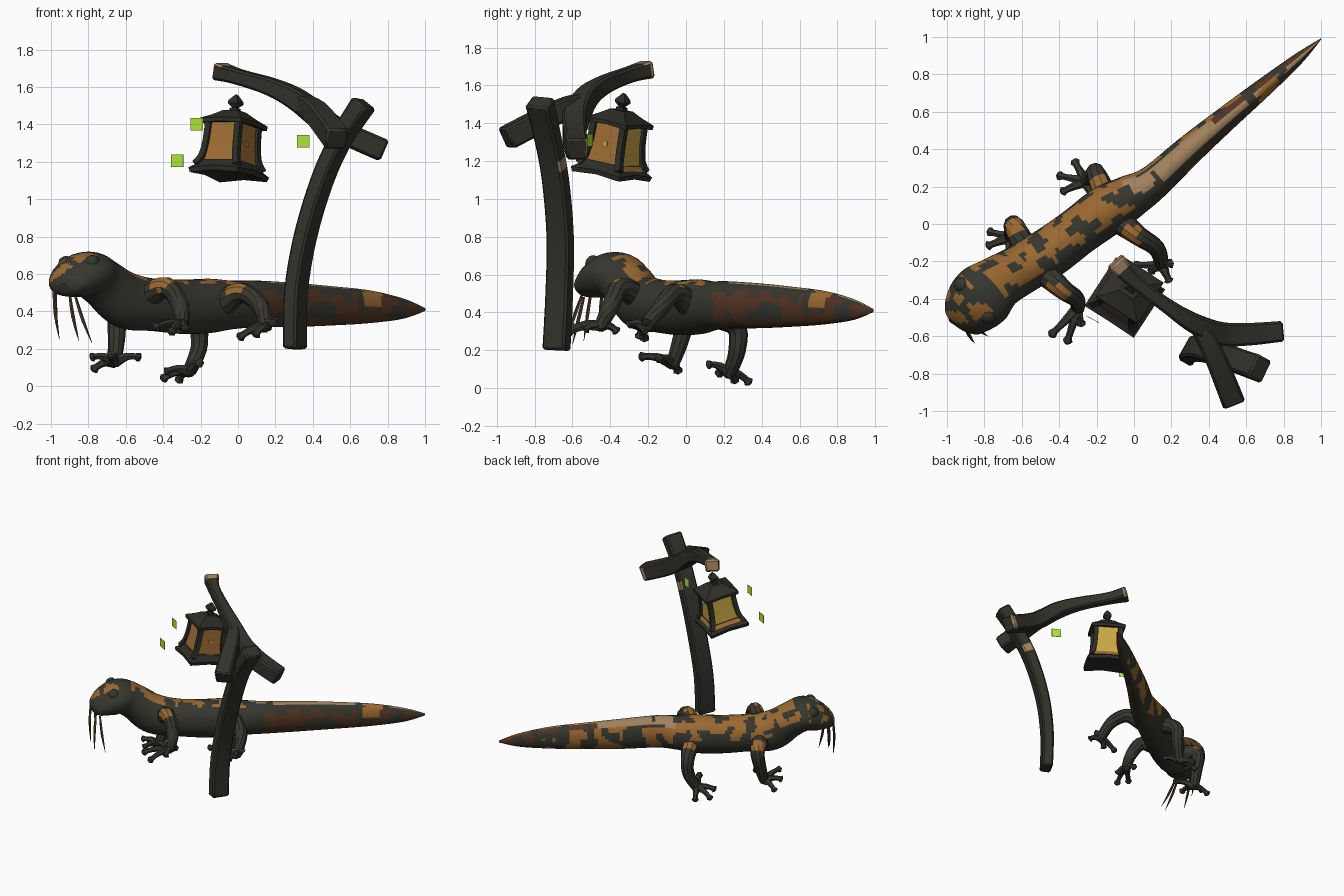
import bpy, bmesh, math
from mathutils import Vector, Matrix, noise

cube = bpy.data.objects.get("Cube")
if cube:
    bpy.data.objects.remove(cube)

# Palette
MATS = []
def material(name, r, g, b):
    m = bpy.data.materials.new(name)
    m.use_nodes = True
    m.diffuse_color = (r, g, b, 1)
    m.node_tree.nodes["Principled BSDF"].inputs["Base Color"].default_value = (r, g, b, 1)
    MATS.append(m)
    return len(MATS) - 1

SKIN = material("charcoal skin", .038, .038, .029)
WOOD = material("dark wood", .033, .032, .024)
ORANGE = material("orange patch", .33, .14, .03)
BROWN = material("rust brown", .09, .036, .017)
TAN = material("tan", .36, .22, .11)
AMBER = material("amber glass", .36, .16, .035)
YELLOW = material("yellow glass", .6, .4, .06)
GREEN = material("firefly green", .45, .82, .04)
WHISKER = material("whisker brown", .08, .045, .02)
IRON = material("dark iron", .027, .027, .021)

def finish(name, bm, rule, angle=30):
    """Turn a bmesh into an object, colouring faces by a rule or one index."""
    bmesh.ops.recalc_face_normals(bm, faces=bm.faces)
    bm.normal_update()
    for f in bm.faces:
        f.material_index = rule(f) if callable(rule) else rule
    me = bpy.data.meshes.new(name)
    bm.to_mesh(me)
    bm.free()
    for m in MATS:
        me.materials.append(m)
    ob = bpy.data.objects.new(name, me)
    bpy.context.collection.objects.link(ob)
    bpy.ops.object.select_all(action='DESELECT')
    ob.select_set(True)
    bpy.context.view_layer.objects.active = ob
    bpy.ops.object.shade_smooth_by_angle(angle=math.radians(angle))
    return ob

def spline(pts, steps):
    """Catmull-Rom through tuples of any length."""
    out = []
    for i in range(len(pts) - 1):
        p0, p1, p2, p3 = (pts[max(0, min(len(pts) - 1, i + k))] for k in (-1, 0, 1, 2))
        for s in range(steps):
            t = s / steps
            out.append([b + .5 * t * (c - a + t * (2*a - 5*b + 4*c - d + t * (3*(b - c) + d - a)))
                        for a, b, c, d in zip(p0, p1, p2, p3)])
    return out + [list(pts[-1])]

def loft(name, pts, rule, sides=8, steps=3, ref=None, angle=30):
    """Sweep an ellipse (or square) along points of (x, y, z, half width, half height)."""
    pts = [p if len(p) == 5 else (*p, p[3]) for p in pts]
    rings = spline(pts, steps)
    cen = [Vector(r[:3]) for r in rings]
    if ref is None:
        d = cen[-1] - cen[0]
        k = min(range(3), key=lambda i: abs(d[i]))
        ref = [int(i == k) for i in range(3)]
    phase, grow = (math.pi / 4, math.sqrt(2)) if sides == 4 else (0, 1)
    bm, loops = bmesh.new(), []
    for i, r in enumerate(rings):
        t = (cen[min(i + 1, len(cen) - 1)] - cen[max(i - 1, 0)]).normalized()
        side = t.cross(Vector(ref)).normalized()
        up = side.cross(t)
        ring = []
        for j in range(sides):
            a = phase + math.tau * j / sides
            ring.append(bm.verts.new(cen[i] + side * math.cos(a) * r[3] * grow + up * math.sin(a) * r[4] * grow))
        loops.append(ring)
    for a, b in zip(loops, loops[1:]):
        for j in range(sides):
            bm.faces.new((a[j], a[(j + 1) % sides], b[(j + 1) % sides], b[j]))
    bm.faces.new(loops[0])
    bm.faces.new(loops[-1])
    return finish(name, bm, rule, angle)

# Salamander body: spotted back, tan crest and rusty flank on the tail
def spots(f):
    c, n = f.calc_center_median(), f.normal
    v = noise.noise(c * 12 + Vector((3.1, 1.7, 0)))
    left = (n.y - n.x) * .7
    if c.x > -.06 and c.y > .1:
        if abs(c.x - .72) < .05 and left < .2 and n.z > -.05:
            return ORANGE
        if n.z > .55 and left > -.6 * min(1, c.x * 4) and v > -.35:
            return TAN if left < .3 or c.x < .42 else BROWN
        if left < -.2 and n.z < .5 and v > (-.16 if n.z < -.1 else -.02):
            return BROWN
        if left > .1 and c.x > .78 and v > -.1:
            return BROWN
        return ORANGE if left > .3 and -.8 < n.z < .5 and c.x < .72 and v > .1 else SKIN
    lean = n.dot(Vector((-.45, .45, .77)))
    if c.x < -.62:
        return ORANGE if c.y > -.53 and lean > .36 and n.z > .05 and v > -.06 else SKIN
    return ORANGE if lean > .27 - .3 * v and n.z > .05 and v > -.06 else SKIN

loft("salamander_body", [
    (-.935, -.55, .525, .05, .025), (-.918, -.525, .535, .11, .06), (-.865, -.45, .575, .16, .105),
    (-.8, -.375, .6, .172, .12), (-.72, -.31, .55, .145, .13), (-.6, -.24, .46, .135, .15),
    (-.45, -.15, .435, .135, .14), (-.3, -.04, .425, .13, .145), (-.15, .07, .43, .135, .145),
    (-.03, .14, .435, .12, .13), (.1, .22, .44, .095, .125), (.3, .4, .435, .08, .118),
    (.5, .57, .43, .065, .105), (.7, .735, .425, .05, .088), (.88, .885, .415, .03, .055),
    (1, .99, .41, .003, .008)], spots, 32, 10, (0, 0, 1), 40)

# Eyes
for name, loc in (("left_eye", (-.78, -.49, .66)), ("right_eye", (-.92, -.325, .655))):
    bm = bmesh.new()
    bmesh.ops.create_icosphere(bm, subdivisions=2, radius=.043, matrix=Matrix.Translation(loc))
    finish(name, bm, SKIN)

# Legs: shoulder, knee and ankle points, then toe tips, with a small orange patch at the knee
def knee_patch(spot):
    return lambda f: ORANGE if (f.calc_center_median() - Vector(spot)).length < .058 else SKIN

legs = {
    "front_right": ([(-.58, -.14, .42), (-.64, -.01, .38), (-.65, -.03, .25), (-.66, -.07, .13)],
                    [(-.79, -.12, .15), (-.78, -.04, .08), (-.68, -.25, .16), (-.52, -.15, .15)],
                    (-.65, -.02, .43)),
    "back_right": ([(-.13, .1, .4), (-.2, .26, .33), (-.21, .27, .2), (-.26, .23, .08)],
                   [(-.41, .26, .03), (-.32, .34, .02), (-.39, .17, .07), (-.2, .11, .12)],
                   (-.18, .21, .41)),
    "front_left": ([(-.5, -.24, .47), (-.38, -.35, .53), (-.31, -.4, .43), (-.3, -.45, .33)],
                   [(-.45, -.6, .31), (-.36, -.64, .28), (-.28, -.54, .3), (-.31, -.36, .29)],
                   (-.41, -.36, .56)),
    "back_left": ([(-.08, .02, .44), (.02, -.06, .5), (.12, -.13, .43), (.15, -.22, .32)],
                  [(.19, -.31, .33), (.09, -.25, .26), (.0, -.22, .25), (.2, -.21, .34)],
                  (-.02, -.06, .53)),
}
for name, (path, toes, spot) in legs.items():
    loft(name + "_leg", [(*p, r) for p, r in zip(path, (.072, .054, .046, .037))], knee_patch(spot), 10, 5)
    ankle = Vector(path[-1])
    for i, tip in enumerate(toes):
        d = Vector(tip) - ankle
        knots = [(0, .034), (.45, .022), (.8, .018), (.92, .027), (1, .011)]
        loft(f"{name}_toe_{i}", [(*(ankle + d * t + Vector((0, 0, .02 * math.sin(t * 3)))), r)
                                 for t, r in knots], SKIN, 6, 2)

# Whiskers hanging from the jaw
for i, (a, b) in enumerate([((-.985, -.5, .52), (-.955, -.54, .25)), ((-.9, -.55, .49), (-.85, -.64, .24)),
                            ((-.87, -.54, .48), (-.78, -.6, .23)), ((-.975, -.44, .52), (-.965, -.46, .33))]):
    a, b = Vector(a), Vector(b)
    mid = a.lerp(b, .5) - Vector((.006, 0, 0))
    loft(f"whisker_{i}", [(*a, .007), (*mid, .01), (*b, .001)], WHISKER, 5)

# Lamp post and forked arm, with bare tan wood at the arm's ends and a worn spot on the post
def bare_ends(f):
    c, n = f.calc_center_median(), f.normal
    return TAN if (c.x < -.045 and n.y > -.3 and n.z > -.7) or (c.x > .73 and n.y > .5) else WOOD

def worn_spot(f):
    return TAN if f.normal.y > .6 and 1.15 < f.calc_center_median().z < 1.21 else WOOD

def chamfer(ob, width=.012):
    mod = ob.modifiers.new("chamfer", 'BEVEL')
    mod.width, mod.segments, mod.limit_method = width, 1, 'ANGLE'
    mod.angle_limit = math.radians(40)

chamfer(loft("post", [
    (.305, -.685, .2, .042, .068), (.31, -.67, .5, .042, .067), (.36, -.665, .8, .042, .066),
    (.45, -.69, 1.1, .043, .065), (.55, -.73, 1.32, .045, .064), (.675, -.775, 1.515, .052, .066)],
    worn_spot, 4, 4, (.49, .87, 0)))
chamfer(loft("arm", [
    (-.1, -.2, 1.685, .055, .047), (.0, -.305, 1.655, .038, .04), (.18, -.44, 1.6, .04, .046),
    (.32, -.53, 1.53, .052, .055), (.46, -.585, 1.42, .062, .06), (.6, -.59, 1.34, .06, .06),
    (.78, -.575, 1.26, .055, .06)], bare_ends, 4, 4, (0, 0, 1)))
chamfer(loft("rear_brace", [
    (.33, -.53, 1.52, .04, .045), (.42, -.68, 1.46, .055, .058), (.53, -.95, 1.32, .062, .06)],
    WOOD, 4, 3, (0, 0, 1)))

# Lantern, built upright and then tilted as a whole
tilt = Vector((0, 0, 1)).rotation_difference(Vector((.1, .16, 1))).to_matrix().to_4x4()
PLACE = Matrix.Translation((-.05, -.395, 1.135)) @ tilt @ Matrix.Rotation(math.radians(-33), 4, 'Z')

def tier(name, profile, rule):
    """Stack of square layers given as (half side, height, extra corner drop)."""
    bm, loops = bmesh.new(), []
    for h, z, drop in profile:
        loops.append([bm.verts.new((x * h, y * h, z - (drop if x and y else 0)))
                      for x, y in ((1, 0), (1, 1), (0, 1), (-1, 1), (-1, 0), (-1, -1), (0, -1), (1, -1))])
    for a, b in zip(loops, loops[1:]):
        for j in range(8):
            bm.faces.new((a[j], a[(j + 1) % 8], b[(j + 1) % 8], b[j]))
    bm.faces.new(loops[0])
    bm.faces.new(loops[-1])
    ob = finish(name, bm, rule)
    ob.matrix_world = PLACE
    return ob

def lit_sill(f):
    back = f.normal.y > .2 or f.normal.x < -.2
    return AMBER if back and f.calc_center_median().z > .04 else IRON

tier("lantern_base", [(.12, .0, 0), (.15, -.005, .012), (.157, .02, .012), (.13, .035, .004), (.115, .06, 0)],
     lit_sill)
tier("lantern_glass", [(.108, .055, 0), (.098, .16, 0), (.094, .275, 0)],
     lambda f: AMBER if f.normal.y < -.5 or f.normal.x > .5 else YELLOW)
tier("lantern_roof", [(.1, .265, 0), (.13, .265, .008), (.132, .285, .004), (.085, .31, 0),
                      (.045, .34, 0), (.03, .34, 0)], IRON)
tier("lantern_finial", [(.022, .335, 0), (.022, .355, 0), (.012, .36, 0), (.03, .38, 0),
                        (.03, .395, 0), (.006, .43, 0)], IRON)
for i in range(4):
    sx, sy = (1, 1, -1, -1)[i], (1, -1, 1, -1)[i]
    bar = loft(f"lantern_bar_{i}", [(sx * h, sy * h, z, .017) for h, z in
               ((.13, .03), (.107, .08), (.096, .17), (.094, .27))], IRON, 4, 2)
    bar.matrix_world = PLACE

# Small glint on the side pane
bm = bmesh.new()
bmesh.ops.create_cube(bm, size=1, matrix=Matrix.Translation((.1, 0, .16)) @ Matrix.Diagonal((.008, .022, .022, 1)))
finish("lantern_glint", bm, YELLOW).matrix_world = PLACE

# Fireflies: thin upright plates
for i, loc in enumerate([(-.22, -.51, 1.4), (-.325, -.51, 1.205), (.35, -.51, 1.31)]):
    bm = bmesh.new()
    bmesh.ops.create_cube(bm, size=1, matrix=Matrix.Translation(loc)
                          @ Matrix.Rotation(math.radians(-28), 4, 'Z') @ Matrix.Diagonal((.074, .003, .066, 1)))
    finish(f"firefly_{i}", bm, GREEN)
